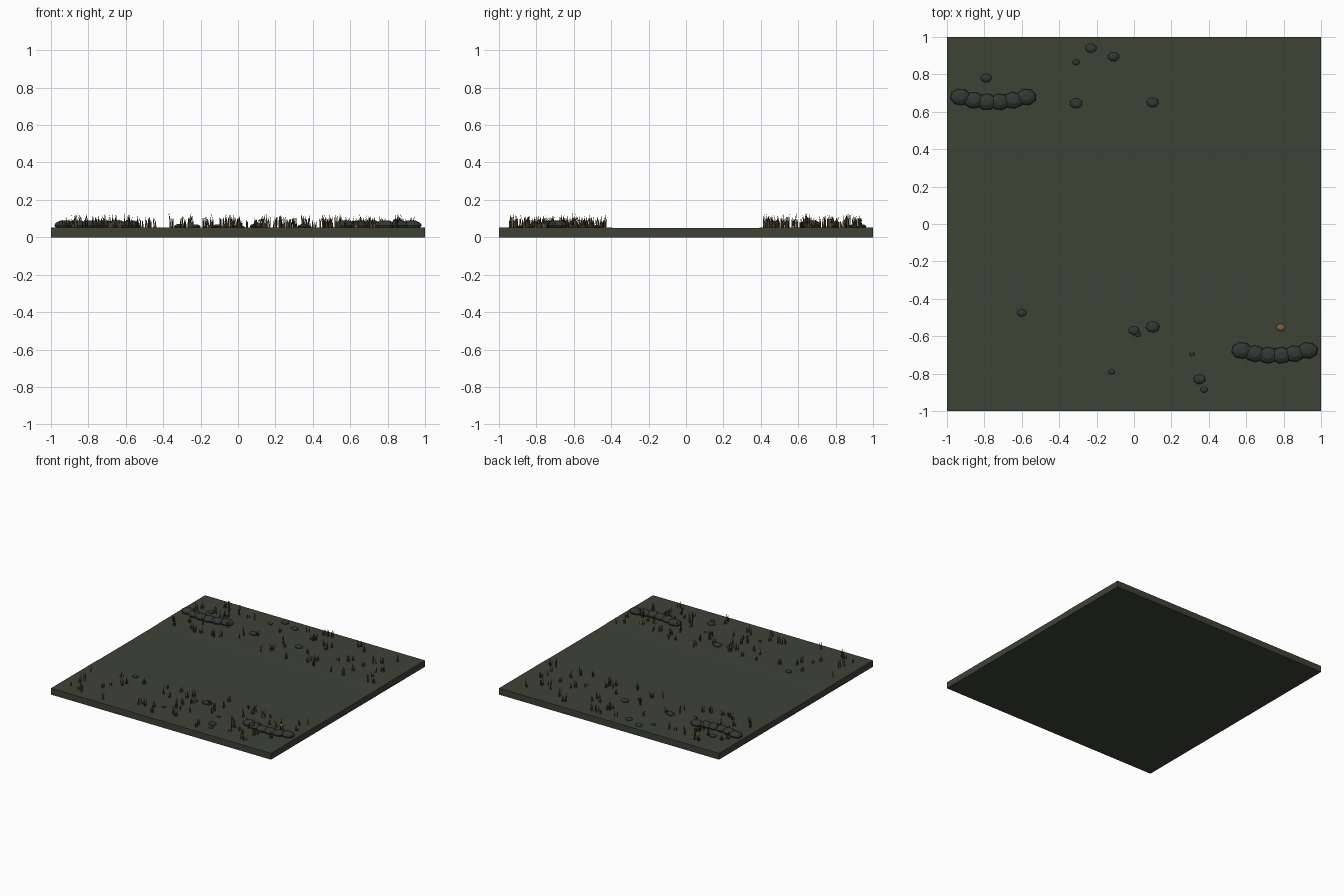
import bpy, bmesh, math, random
from mathutils import Vector

if "Cube" in bpy.data.objects:
    bpy.data.objects.remove(bpy.data.objects["Cube"])

random.seed(7)


def material(name, rgb):
    m = bpy.data.materials.new(name)
    m.diffuse_color = (*rgb, 1)
    m.use_nodes = True
    m.node_tree.nodes["Principled BSDF"].inputs["Base Color"].default_value = m.diffuse_color
    return m


MOSS = material("dark moss ground", (0.047, 0.055, 0.036))
STONE = material("dark grey stone", (0.034, 0.040, 0.034))
STRAW = material("dry straw", (0.20, 0.115, 0.045))
BROWN = material("withered brown", (0.085, 0.052, 0.026))
OLIVE = material("dull olive", (0.050, 0.050, 0.024))


def make_object(name, bm, mats):
    me = bpy.data.meshes.new(name)
    bm.to_mesh(me)
    bm.free()
    for m in mats:
        me.materials.append(m)
    ob = bpy.data.objects.new(name, me)
    bpy.context.collection.objects.link(ob)
    return ob


def ground_z(y):
    # banks stand a hair above the middle strip
    t = min(max((abs(y) - 0.32) / 0.12, 0), 1)
    return 0.049 + 0.003 * t * t * (3 - 2 * t)


# Ground slab: cross-section extruded along x
bm = bmesh.new()
ys = [-1 + i / 20 for i in range(41)]
section = [(y, ground_z(y)) for y in ys] + [(1, 0), (-1, 0)]
left = [bm.verts.new((-1, y, z)) for y, z in section]
right = [bm.verts.new((1, y, z)) for y, z in section]
n = len(section)
for i in range(n):
    j = (i + 1) % n
    bm.faces.new((left[i], right[i], right[j], left[j]))
bm.faces.new(left)
bm.faces.new(right[::-1])
bmesh.ops.recalc_face_normals(bm, faces=bm.faces)
make_object("ground_slab", bm, [MOSS])


def add_stone(bm, x, y, r, height, sides=8):
    # stacked rings: narrow foot, wide belly, small flat crown
    z0 = ground_z(y) - 0.002
    turn = random.uniform(0, math.pi)
    rings = []
    for scale, h in ((0.82, 0), (1.0, 0.35), (0.85, 0.7), (0.42, 1.0)):
        ring = []
        for k in range(sides):
            a = turn + math.tau * k / sides
            ring.append(bm.verts.new((x + r * scale * math.cos(a),
                                      y + 0.8 * r * scale * math.sin(a),
                                      z0 + height * h)))
        rings.append(ring)
    for lo, hi in zip(rings, rings[1:]):
        for k in range(sides):
            j = (k + 1) % sides
            bm.faces.new((lo[k], lo[j], hi[j], hi[k]))
    bm.faces.new(rings[-1])
    bm.faces.new(rings[0][::-1])


# Two curved stone rows
for name, cx, cy in (("back_stone_row", -0.752, 0.652), ("front_stone_row", 0.752, -0.703)):
    bm = bmesh.new()
    for i in range(6):
        u = (i - 2.5) / 2.5
        add_stone(bm, cx + 0.176 * u, cy + 0.027 * u * u, 0.056, 0.039)
    make_object(name, bm, [STONE])

# Scattered stones: x, y, radius
stones = [(-0.79, 0.78, 0.03), (-0.23, 0.94, 0.031), (-0.11, 0.895, 0.031),
          (-0.31, 0.865, 0.02), (-0.31, 0.645, 0.035), (0.10, 0.65, 0.033),
          (-0.60, -0.475, 0.026), (0.0, -0.57, 0.03), (0.02, -0.59, 0.017),
          (0.10, -0.55, 0.038), (0.31, -0.695, 0.015), (-0.12, -0.79, 0.018),
          (0.35, -0.83, 0.033), (0.375, -0.885, 0.02)]
bm = bmesh.new()
for x, y, r in stones:
    add_stone(bm, x, y, r, 0.6 * r)
make_object("scattered_stones", bm, [STONE])

# Small tan clump lying on the front bank
bm = bmesh.new()
add_stone(bm, 0.785, -0.553, 0.025, 0.014)
make_object("tan_clump", bm, [STRAW])


def add_tuft(bm, x, y, size):
    # upright flat blades, each leaning within its own vertical plane
    for _ in range(random.randint(4, 6)):
        a = random.uniform(0, math.tau)
        d = Vector((math.cos(a), math.sin(a), 0))
        foot = Vector((x + random.uniform(-0.012, 0.012),
                       y + random.uniform(-0.012, 0.012), 0))
        foot.z = ground_z(y) - 0.002
        h = size * random.uniform(0.55, 1.0)
        lean = random.uniform(-0.2, 0.2) * h
        w = random.uniform(0.003, 0.0045)
        up = Vector((0, 0, 1))
        mid = foot + d * lean * 0.35 + up * h * 0.55
        pts = [foot - d * w, foot + d * w, mid + d * w * 0.8,
               foot + d * lean + up * h, mid - d * w * 0.8]
        f = bm.faces.new([bm.verts.new(p) for p in pts])
        f.material_index = random.choice((0, 1, 1, 2))


# Dry grass tufts along both banks
for name, side in (("front_grass", -1), ("back_grass", 1)):
    bm = bmesh.new()
    for _ in range(72):
        add_tuft(bm, random.uniform(-0.94, 0.94),
                 side * random.uniform(0.42, 0.94), random.uniform(0.05, 0.085))
    make_object(name, bm, [STRAW, BROWN, OLIVE])
